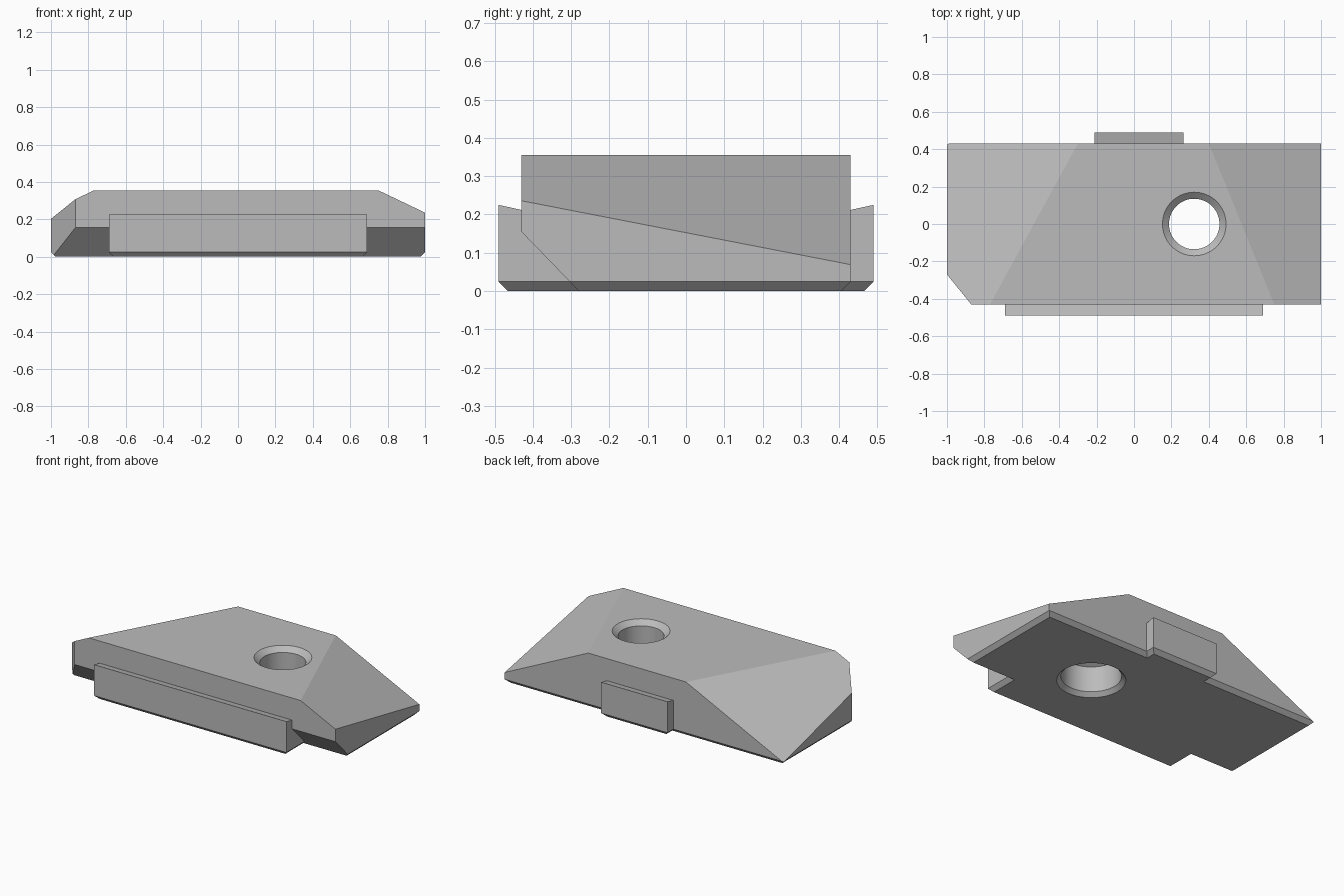
import bpy, bmesh, math
from mathutils import Vector

old = bpy.data.objects.get("Cube")
if old:
    bpy.data.objects.remove(old, do_unlink=True)

grey = bpy.data.materials.new("plain grey")
grey.use_nodes = True
colour = (0.5, 0.5, 0.5, 1)
grey.diffuse_color = colour
grey.node_tree.nodes["Principled BSDF"].inputs["Base Color"].default_value = colour


def finish(bm, name):
    bmesh.ops.recalc_face_normals(bm, faces=bm.faces)
    mesh = bpy.data.meshes.new(name)
    bm.to_mesh(mesh)
    bm.free()
    mesh.materials.append(grey)
    obj = bpy.data.objects.new(name, mesh)
    bpy.context.collection.objects.link(obj)
    return obj


def cut_block(name, low, high, planes):
    """A box trimmed by planes, each a point and an outward direction."""
    bm = bmesh.new()
    bmesh.ops.create_cube(bm, size=1)
    low, high = Vector(low), Vector(high)
    for v in bm.verts:
        v.co = [low[i] + (v.co[i] + 0.5) * (high[i] - low[i]) for i in range(3)]
    for point, normal in planes:
        geom = bm.verts[:] + bm.edges[:] + bm.faces[:]
        cut = bmesh.ops.bisect_plane(bm, geom=geom, dist=1e-5, plane_co=point,
                                     plane_no=normal, clear_outer=True)
        edges = [e for e in cut["geom_cut"] if isinstance(e, bmesh.types.BMEdge)]
        bmesh.ops.contextual_create(bm, geom=edges)
    return finish(bm, name)


def combine(target, tool, operation):
    mod = target.modifiers.new(operation.lower(), "BOOLEAN")
    mod.operation, mod.object, mod.solver = operation, tool, "EXACT"
    bpy.context.view_layer.objects.active = target
    bpy.ops.object.modifier_apply(modifier=mod.name)
    bpy.data.objects.remove(tool, do_unlink=True)


D, H, C = 0.43, 0.355, 0.025     # half depth, height, bottom chamfer

# Main body: two skewed end slopes, chopped corner, front undercut, chamfers
body = cut_block("insert_body", (-1, -D, 0), (1, D, H), [
    ((0.75, -D, H), (0.477, 0.194, 1)),
    ((-0.77, -D, H), (-0.48, 0.262, 1)),
    ((-0.87, -D, 0), (-0.16, -0.13, 0)),
    ((0, -D, 0.155), (0, -0.155, -0.15)),
    ((1, 0, C), (1, 0, -1)),
    ((-1, 0, C), (-1, 0, -1)),
    ((0, D, C), (0, 1, -1)),
])


# Locating tabs on the front and back
def tab(name, x0, x1, side):
    ends = sorted((side * 0.2, side * 0.49))
    edge = side * 0.49
    return cut_block(name, (x0, ends[0], 0), (x1, ends[1], 0.3), [
        ((0, edge, 0.225), (0, -side * 0.22, 1)),
        ((0, edge, C), (0, side, -1)),
        ((x0, 0, C), (-1, 0, -1)),
        ((x1, 0, C), (1, 0, -1)),
    ])


combine(body, tab("front_tab", -0.69, 0.69, -1), "UNION")
combine(body, tab("back_tab", -0.21, 0.265, 1), "UNION")

# Stepped screw hole, turned from a radius and height profile
profile = [(0.2, -0.05), (0.2, 0), (0.175, 0.025), (0.175, 0.19), (0.135, 0.21),
           (0.135, 0.325), (0.17, H), (0.17, 0.4)]
steps = 64
bm = bmesh.new()
rings = [[bm.verts.new((0.322 + r * math.cos(a), r * math.sin(a), z))
          for a in (math.tau * i / steps for i in range(steps))] for r, z in profile]
for lower, upper in zip(rings, rings[1:]):
    for i in range(steps):
        j = (i + 1) % steps
        bm.faces.new((lower[i], lower[j], upper[j], upper[i]))
bm.faces.new(rings[0])
bm.faces.new(rings[-1])
hole = finish(bm, "hole_cutter")
combine(body, hole, "DIFFERENCE")

bpy.ops.object.select_all(action="DESELECT")
body.select_set(True)
bpy.context.view_layer.objects.active = body
bpy.ops.object.shade_smooth_by_angle(angle=math.radians(20))
